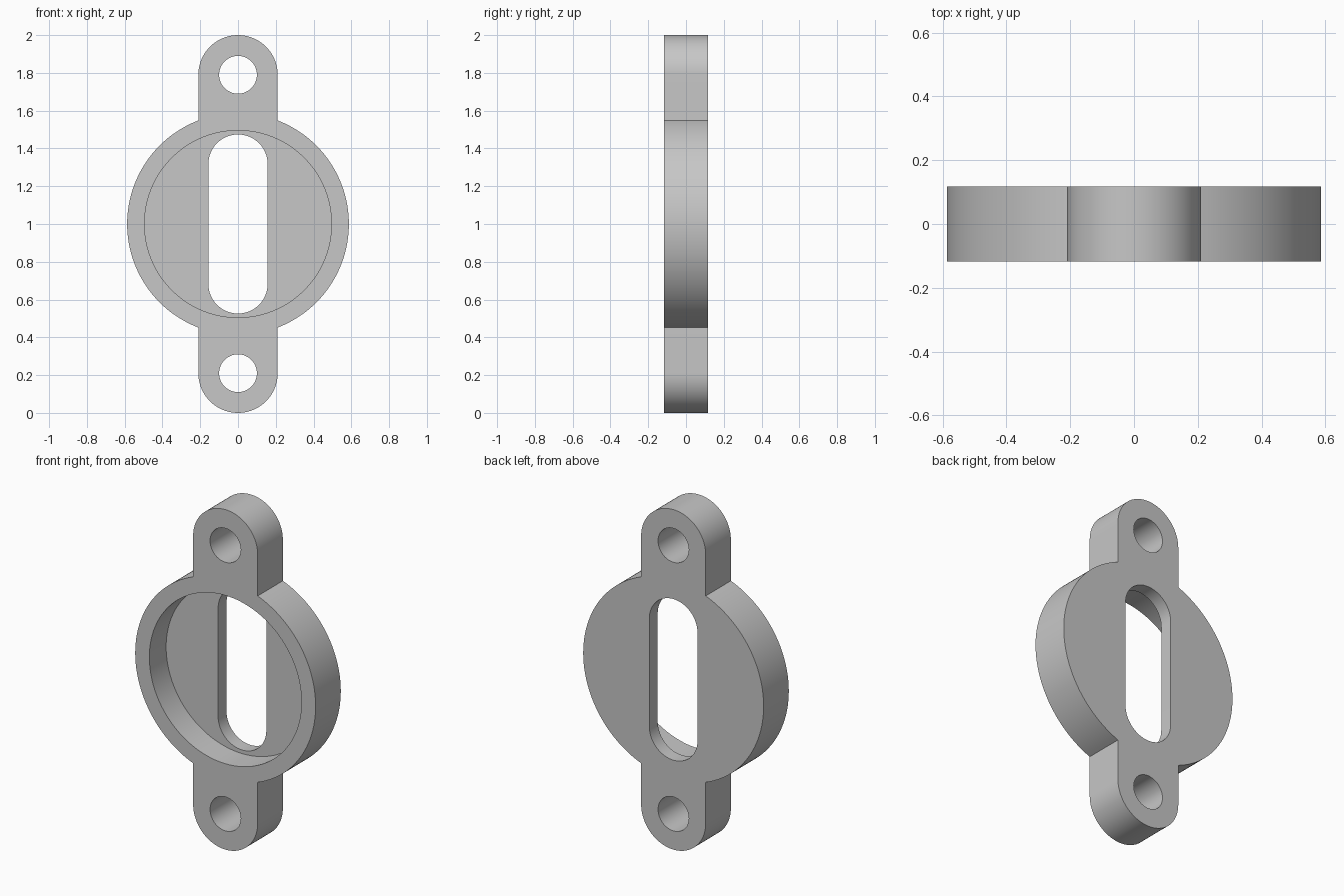
import bpy, bmesh, math

if "Cube" in bpy.data.objects:
    bpy.data.objects.remove(bpy.data.objects["Cube"])

HALF = 0.117          # half thickness of the bracket
MID = 1.0             # height of the disc centre
DISC_R, RECESS_R = 0.587, 0.495
LUG_R, LUG_OFF, HOLE_R = 0.21, 0.79, 0.10
SLOT_R, SLOT_HALF = 0.157, 0.474
FLOOR_Y = 0.039       # depth at which the recess ends

grey = bpy.data.materials.new("plain grey")
grey.diffuse_color = (0.57, 0.57, 0.57, 1)
grey.use_nodes = True
grey.node_tree.nodes["Principled BSDF"].inputs["Base Color"].default_value = grey.diffuse_color


def arc(cz, r, a0, a1, n):
    """Points on an arc in the xz plane, angles in degrees."""
    return [(r * math.cos(math.radians(a0 + (a1 - a0) * i / n)),
             cz + r * math.sin(math.radians(a0 + (a1 - a0) * i / n)))
            for i in range(n + 1)]


def prism(name, pts, y0, y1):
    """Extrude an xz outline from y0 to y1."""
    bm = bmesh.new()
    face = bm.faces.new([bm.verts.new((x, y0, z)) for x, z in pts])
    ext = bmesh.ops.extrude_face_region(bm, geom=[face])
    verts = [v for v in ext["geom"] if isinstance(v, bmesh.types.BMVert)]
    bmesh.ops.translate(bm, vec=(0, y1 - y0, 0), verts=verts)
    bmesh.ops.recalc_face_normals(bm, faces=bm.faces)
    me = bpy.data.meshes.new(name)
    bm.to_mesh(me)
    bm.free()
    me.materials.append(grey)
    ob = bpy.data.objects.new(name, me)
    bpy.context.collection.objects.link(ob)
    return ob


# Disc with a rounded mounting lug above and below, as one outline
a = math.degrees(math.acos(LUG_R / DISC_R))
outline = (arc(MID, DISC_R, -a, a, 64)
           + arc(MID + LUG_OFF, LUG_R, 0, 180, 48)
           + arc(MID, DISC_R, 180 - a, 180 + a, 64)
           + arc(MID - LUG_OFF, LUG_R, 180, 360, 48))
bracket = prism("bracket_body", outline, -HALF, HALF)

# Cutters: front recess, long slot, two bolt holes
slot_c = SLOT_HALF - SLOT_R
slot = arc(MID + slot_c, SLOT_R, 0, 180, 32) + arc(MID - slot_c, SLOT_R, 180, 360, 32)
cutters = [
    prism("recess_cutter", arc(MID, RECESS_R, 0, 360, 128)[:-1], -0.3, FLOOR_Y),
    prism("slot_cutter", slot, -0.31, 0.31),
]
for side in (-1, 1):
    hole = arc(MID + side * LUG_OFF, HOLE_R, 0, 360, 64)[:-1]
    cutters.append(prism("bolt_hole_cutter", hole, -0.3, 0.3))

bpy.context.view_layer.objects.active = bracket
for c in cutters:
    mod = bracket.modifiers.new("cut", "BOOLEAN")
    mod.operation, mod.solver, mod.object = "DIFFERENCE", "EXACT", c
    bpy.ops.object.modifier_apply(modifier=mod.name)
    bpy.data.objects.remove(c)

# Smooth round walls, crisp rims
bracket.select_set(True)
bpy.ops.object.shade_smooth_by_angle(angle=math.radians(30))
